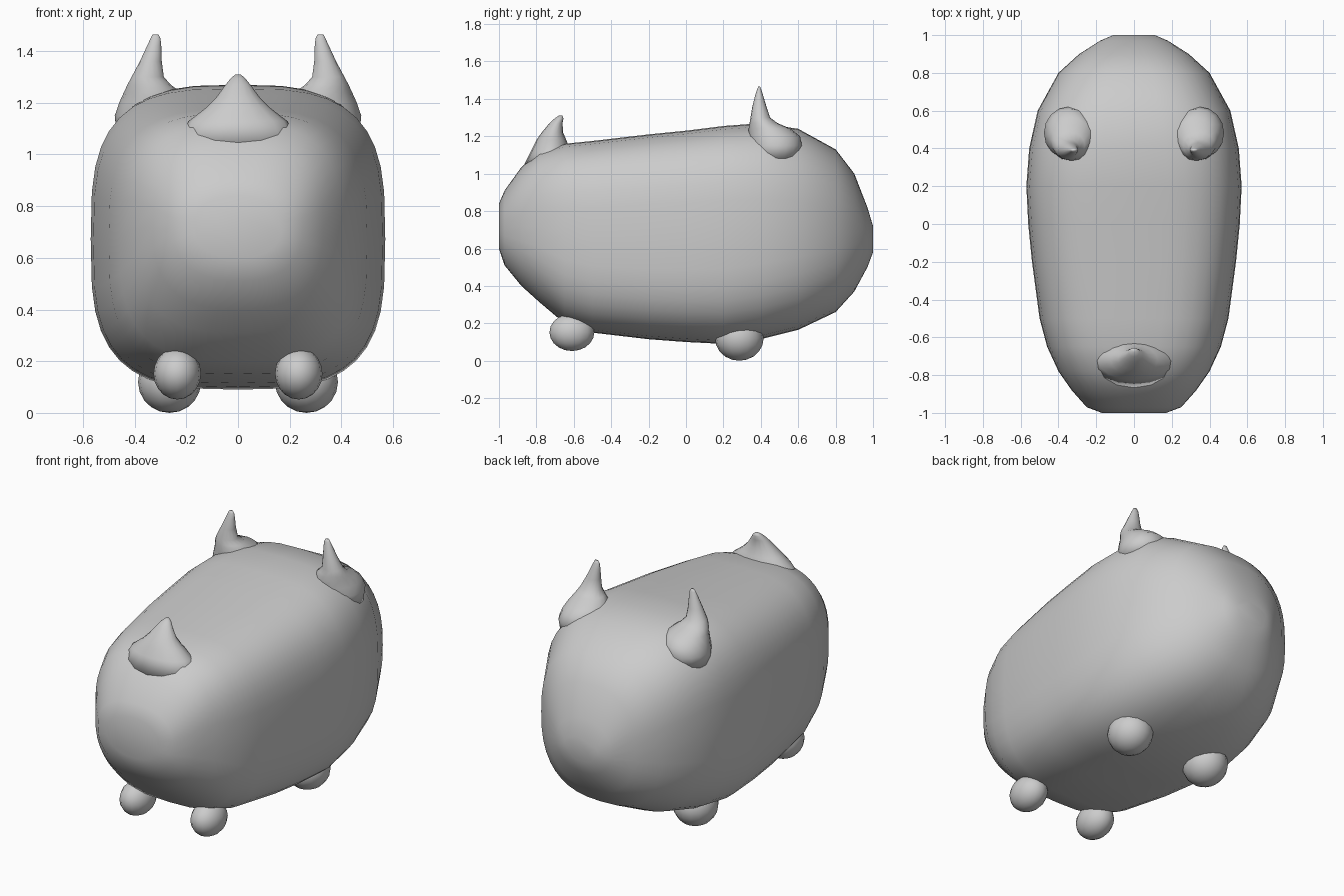
import bpy, bmesh
from math import sin, cos, pi, copysign

if "Cube" in bpy.data.objects:
    bpy.data.objects.remove(bpy.data.objects["Cube"])


def power(v, e):
    return copysign(abs(v) ** e, v)


def finish(name, bm, mirror=False):
    bmesh.ops.recalc_face_normals(bm, faces=bm.faces)
    mesh = bpy.data.meshes.new(name)
    bm.to_mesh(mesh)
    bm.free()
    for p in mesh.polygons:
        p.use_smooth = True
    obj = bpy.data.objects.new(name, mesh)
    bpy.context.collection.objects.link(obj)
    if mirror:
        obj.modifiers.new("mirror", "MIRROR")
    return obj


def loft(name, rings, mirror=False):
    bm = bmesh.new()
    loops = [[bm.verts.new(p) for p in ring] for ring in rings]
    n = len(loops[0])
    for a, b in zip(loops, loops[1:]):
        for i in range(n):
            j = (i + 1) % n
            bm.faces.new((a[i], a[j], b[j], b[i]))
    bm.faces.new(loops[0])
    bm.faces.new(loops[-1])
    return finish(name, bm, mirror)


def horn(name, levels, mirror=False):
    # each level: z, x min, x max, y min, y max
    rings = []
    for z, x0, x1, y0, y1 in levels:
        rings.append([((x0 + x1) / 2 + (x1 - x0) / 2 * cos(t),
                       (y0 + y1) / 2 + (y1 - y0) / 2 * sin(t), z)
                      for t in (2 * pi * i / 16 for i in range(16))])
    return loft(name, rings, mirror)


def foot(name, centre, radii):
    bm = bmesh.new()
    bmesh.ops.create_uvsphere(bm, u_segments=16, v_segments=10, radius=1)
    bmesh.ops.scale(bm, vec=radii, verts=bm.verts)
    bmesh.ops.translate(bm, vec=centre, verts=bm.verts)
    return finish(name, bm, True)


# Body: y, half width, bottom z, top z, roundness exponent
sections = [
    (-1.0, .17, .60, .84, 2.3), (-.97, .25, .51, .91, 2.4),
    (-.88, .33, .40, 1.035, 2.6), (-.78, .40, .31, 1.12, 2.8),
    (-.65, .46, .20, 1.16, 3.0), (-.5, .50, .15, 1.175, 3.1),
    (-.2, .54, .115, 1.21, 3.2), (0, .56, .10, 1.23, 3.2),
    (.2, .57, .09, 1.255, 3.2), (.4, .555, .115, 1.27, 3.1),
    (.6, .51, .165, 1.24, 2.9), (.8, .40, .26, 1.13, 2.6),
    (.9, .29, .37, 1.0, 2.4), (.97, .18, .50, .82, 2.2),
    (1.0, .11, .58, .72, 2.0)]
rings = []
for y, w, zb, zt, n in sections:
    rings.append([(w * power(cos(t), 2 / n), y,
                   (zb + zt) / 2 + (zt - zb) / 2 * power(sin(t), 2 / n))
                  for t in (2 * pi * i / 40 for i in range(40))])
loft("body", rings)

# Pair of rear horns
horn("rear_horns", [
    (1.08, .25, .47, .36, .60), (1.15, .22, .477, .345, .62),
    (1.20, .21, .46, .335, .61), (1.24, .22, .442, .335, .56),
    (1.27, .26, .428, .34, .49), (1.30, .287, .412, .345, .45),
    (1.36, .295, .38, .355, .43), (1.42, .297, .352, .37, .412),
    (1.45, .30, .338, .38, .402), (1.465, .308, .33, .386, .396)], True)

# Single front horn
horn("front_horn", [
    (1.04, -.24, .24, -.87, -.60), (1.13, -.19, .19, -.825, -.62),
    (1.18, -.125, .125, -.80, -.64), (1.22, -.085, .085, -.772, -.657),
    (1.27, -.048, .048, -.73, -.66), (1.295, -.028, .028, -.703, -.655),
    (1.31, -.01, .01, -.68, -.66)])

# Feet
foot("front_feet", (.235, -.61, .152), (.092, .12, .1))
foot("rear_feet", (.265, .285, .12), (.122, .13, .12))
